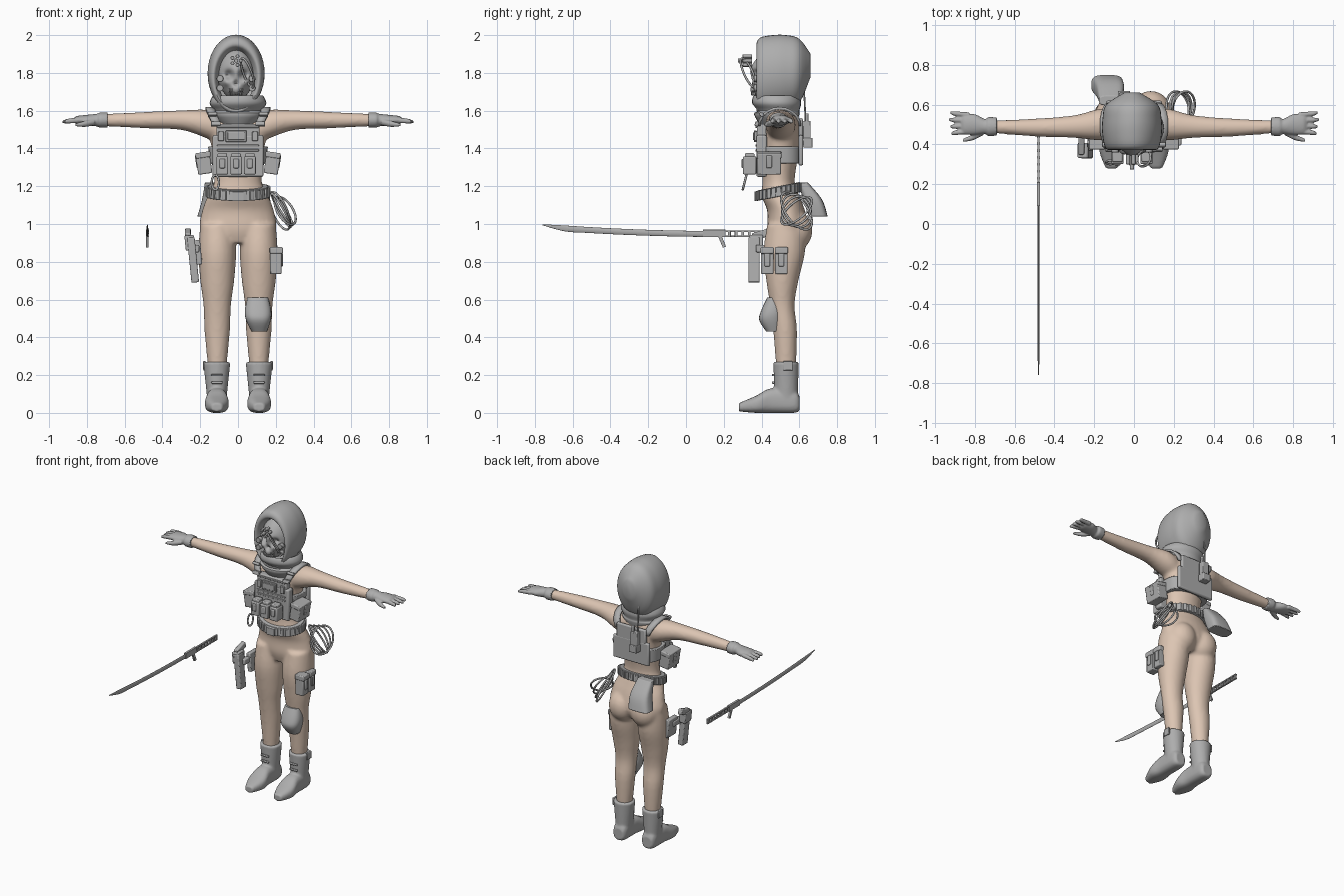
import bpy, bmesh
from math import cos, sin, pi, exp, copysign
from mathutils import Matrix, Vector, Euler

cube = bpy.data.objects.get("Cube")
if cube:
    bpy.data.objects.remove(cube)


def material(name, colour):
    mat = bpy.data.materials.new(name)
    mat.use_nodes = True
    mat.diffuse_color = colour
    mat.node_tree.nodes["Principled BSDF"].inputs["Base Color"].default_value = colour
    return mat


SKIN = material("skin", (.72, .56, .45, 1))
GREY = material("gear_grey", (.42, .42, .42, 1))


def ring(x=0, y=.5, z=1.55, wide=.1, deep=.1):
    return x, y, z, wide, deep


def between(before, start, end, after, t):
    """Smooth spline value between two neighbouring rings."""
    return [b + t / 2 * (c - a + t * (2 * a - 5 * b + 4 * c - d + t * (3 * (b - c) + d - a)))
            for a, b, c, d in zip(before, start, end, after)]


class Part:
    def __init__(self):
        self.bm = bmesh.new()

    def loft(self, axis, rings, sides=28, power=2, steps=4, cap_start=True):
        """Skin over elliptical rings that lie across the axis."""
        padded = [rings[0], *rings, rings[-1]]
        path = [between(*padded[i:i + 4], k / steps) for i in range(len(rings) - 1) for k in range(steps)]
        loops = []
        for x, y, z, wide, deep in path + [rings[-1]]:
            loop = []
            for i in range(sides):
                c, s = cos(2 * pi * i / sides), sin(2 * pi * i / sides)
                u = wide * copysign(abs(c) ** (2 / power), c)
                v = deep * copysign(abs(s) ** (2 / power), s)
                offset = {'X': (0, u, v), 'Y': (u, 0, v), 'Z': (u, v, 0)}[axis]
                loop.append(self.bm.verts.new(Vector((x, y, z)) + Vector(offset)))
            loops.append(loop)
        for low, high in zip(loops, loops[1:]):
            for i in range(sides):
                self.bm.faces.new((low[i - 1], low[i], high[i], high[i - 1]))
        if cap_start:
            self.bm.faces.new(loops[0])
        self.bm.faces.new(loops[-1])

    def box(self, x=0, y=.5, z=1, wide=.05, deep=.05, high=.05, pitch=0, roll=0, turn=0):
        turned = Euler((pitch, roll, turn)).to_matrix().to_4x4()
        matrix = Matrix.Translation((x, y, z)) @ turned @ Matrix.Diagonal((wide, deep, high, 1))
        bmesh.ops.create_cube(self.bm, size=1, matrix=matrix)

    def ball(self, x, y, z, wide, deep, high, detail=3):
        matrix = Matrix.Translation((x, y, z)) @ Matrix.Diagonal((wide, deep, high, 1))
        bmesh.ops.create_icosphere(self.bm, subdivisions=detail, radius=1, matrix=matrix)

    def barrel(self, x, y, z, radius, length):
        matrix = Matrix.Translation((x, y, z)) @ Matrix.Rotation(pi / 2, 4, 'X')
        bmesh.ops.create_cone(self.bm, cap_ends=True, segments=14, radius1=radius, radius2=radius,
                              depth=length, matrix=matrix)

    def finish(self, name, mat=GREY, voxel=0, relax=0, bevel=0, solid=0, mirror=False):
        bmesh.ops.recalc_face_normals(self.bm, faces=self.bm.faces[:])
        mesh = bpy.data.meshes.new(name)
        self.bm.to_mesh(mesh)
        self.bm.free()
        mesh.materials.append(mat)
        ob = bpy.data.objects.new(name, mesh)
        bpy.context.collection.objects.link(ob)
        bpy.ops.object.select_all(action='DESELECT')
        ob.select_set(True)
        bpy.context.view_layer.objects.active = ob
        bpy.ops.object.shade_smooth_by_angle(angle=.7)
        if solid:
            ob.modifiers.new("thickness", 'SOLIDIFY').thickness = solid
        if bevel:
            mod = ob.modifiers.new("bevel", 'BEVEL')
            mod.width, mod.segments = bevel, 2
        if voxel:
            mod = ob.modifiers.new("fuse", 'REMESH')
            mod.mode, mod.voxel_size, mod.use_smooth_shade = 'VOXEL', voxel, True
            mod = ob.modifiers.new("relax", 'SMOOTH')
            mod.factor, mod.iterations = .5, relax
        if mirror:
            ob.modifiers.new("mirror", 'MIRROR').use_mirror_merge = False


def hoop(name, centre, across, upward, radius=.006):
    """Closed loop of cord spanned by two directions."""
    data = bpy.data.curves.new(name, 'CURVE')
    data.dimensions, data.bevel_depth, data.bevel_resolution = '3D', radius, 2
    line = data.splines.new('NURBS')
    line.points.add(11)
    for i, point in enumerate(line.points):
        angle = 2 * pi * i / len(line.points)
        spot = Vector(centre) + Vector(across) * cos(angle) + Vector(upward) * sin(angle)
        point.co = (*spot, 1)
    line.use_cyclic_u, line.resolution_u = True, 4
    data.materials.append(GREY)
    bpy.context.collection.objects.link(bpy.data.objects.new(name, data))


# Body: torso, limbs and buttocks fused into one skin
body = Part()
body.loft('Z', [ring(y=.53, z=.9, wide=.11, deep=.08), ring(y=.54, z=.97, wide=.2, deep=.11),
                ring(y=.53, z=1.07, wide=.19), ring(z=1.15, wide=.16),
                ring(y=.49, z=1.23, wide=.125, deep=.085), ring(z=1.4, wide=.14), ring(z=1.5, wide=.16),
                ring(y=.51, z=1.57, wide=.14, deep=.08), ring(z=1.65, wide=.05, deep=.05)])
for side in (1, -1):
    x = side * .11
    body.loft('Z', [ring(x, y=.53, z=1, wide=.09), ring(x, y=.52, z=.85, deep=.11),
                    ring(x, y=.51, z=.7, wide=.09, deep=.085), ring(x, y=.51, z=.57, wide=.073, deep=.065),
                    ring(x, y=.525, z=.43, wide=.067, deep=.063), ring(x, y=.53, z=.2, wide=.045, deep=.05)])
    body.loft('X', [ring(side * .08, z=1.5, wide=.07, deep=.08), ring(side * .17, z=1.53, wide=.08, deep=.075),
                    ring(side * .3, y=.49, wide=.057, deep=.052), ring(side * .5, y=.485, wide=.045, deep=.043),
                    ring(side * .75, y=.49, wide=.03, deep=.03)])
    body.ball(side * .085, .57, .965, wide=.1, deep=.1, high=.11)
body.finish("body", SKIN, voxel=.011, relax=6)

# Gloves with cuff, palm, fingers and thumb
gloves = Part()
gloves.loft('X', [ring(.69, y=.49, wide=.045, deep=.04), ring(.73, y=.49, wide=.048, deep=.04),
                  ring(.75, y=.49, wide=.038, deep=.033), ring(.8, wide=.052, deep=.028),
                  ring(.85, wide=.05, deep=.022), ring(.87, wide=.04, deep=.01)])
for i in range(4):
    y, spread, reach = .465 + i * .028, (i - 1.5) * .008, .93 - .006 * abs(i - 2)
    gloves.loft('X', [ring(.83, y, wide=.013, deep=.015), ring(.9, y + spread / 2, z=1.545, wide=.012, deep=.013),
                      ring(reach, y + spread, z=1.54, wide=.007, deep=.007)], sides=12)
gloves.loft('X', [ring(.76, y=.465, z=1.54, wide=.02, deep=.018), ring(.81, y=.437, z=1.53, wide=.016, deep=.016),
                  ring(.86, y=.42, z=1.525, wide=.008, deep=.008)], sides=12)
gloves.finish("gloves", voxel=.005, relax=2, mirror=True)

# Boots: foot, shaft and flared cuff
boots = Part()
x = .112
boots.loft('Y', [ring(x, y=.6, z=.05, wide=.035, deep=.04), ring(x, y=.57, z=.06, wide=.05, deep=.06),
                 ring(x, y=.45, z=.065, wide=.054, deep=.065), ring(x, y=.37, z=.045, wide=.063, deep=.045),
                 ring(x, y=.28, z=.03, wide=.03, deep=.022)], power=2.7)
boots.loft('Z', [ring(x, y=.53, z=.05, wide=.05, deep=.06), ring(x, y=.53, z=.13, wide=.057, deep=.063),
                 ring(x, y=.53, z=.27, wide=.072, deep=.068)])
boots.finish("boots", voxel=.008, relax=3, mirror=True)
pulls = Part()
pulls.box(.178, y=.54, z=.25, wide=.012)
for z in (.16, .2):
    pulls.box(x, y=.462, z=z, wide=.06, deep=.015, high=.012)
pulls.finish("boot_pulls", bevel=.004, mirror=True)

# Hood swept back from the face opening, and wrapped scarf
hood = Part()
x = -.01
hood.loft('Y', [ring(x, y=.42, z=1.77, wide=.093, deep=.15), ring(x, y=.375, z=1.775, wide=.115, deep=.17),
                ring(x, y=.39, z=1.785, wide=.137, deep=.2), ring(x, y=.46, z=1.795, wide=.15, deep=.205),
                ring(x, y=.53, z=1.8, wide=.148, deep=.2), ring(x, y=.6, z=1.81, wide=.13, deep=.17),
                ring(x, y=.66, z=1.84, wide=.04, deep=.06)], sides=40, cap_start=False)
hood.finish("hood")
scarf = Part()
scarf.loft('Z', [ring(y=.49, z=1.655, wide=.11), ring(y=.48, z=1.68, wide=.13, deep=.12),
                 ring(y=.48, z=1.64, wide=.15, deep=.13), ring(y=.49, z=1.6, wide=.128, deep=.11),
                 ring(y=.48, z=1.58, wide=.14, deep=.12), ring(y=.49, z=1.51, wide=.08, deep=.09)])
scarf.finish("scarf")

# Skull mask: a ball pushed in at sockets and nose, and out at brow, cheeks and jaw
skull = Part()
skull.ball(x, .47, 1.79, wide=.1, deep=.12, high=.14, detail=5)
eye = dict(across=.04, z=1.79, radius=.022, depth=.04)
nose = dict(across=0, z=1.745, radius=.013, depth=.025)
brow = dict(across=0, z=1.815, radius=.04, depth=-.012)
cheek = dict(across=.055, z=1.75, radius=.022, depth=-.02)
jaw = dict(across=0, z=1.695, radius=.045, depth=-.035)


def push(co, across, z, radius, depth):
    gap = (abs(co.x - x) - across) ** 2 + (co.z - z) ** 2
    return depth * exp(-gap / radius ** 2)


for v in skull.bm.verts:
    if v.co.y < .46:
        v.co.y += sum(push(v.co, **dent) for dent in (eye, nose, brow, cheek, jaw))
    v.co.x = x + (v.co.x - x) * (1 - max(0, 1.75 - v.co.z) * 2)
skull.finish("skull_mask")
teeth = Part()
for i in range(-3, 4):
    for z in (1.69, 1.71):
        teeth.box(x + i * .011, y=.352 + .001 * i * i, z=z, wide=.009, deep=.014, high=.017)
teeth.finish("teeth", bevel=.003)

# Forehead lens cluster, cheek filters and cable
lenses = Part()
lenses.barrel(x, .31, 1.865, radius=.011, length=.07)
for i in range(5):
    angle = i * 2 * pi / 5
    lenses.barrel(x + .024 * cos(angle), .325, 1.865 + .024 * sin(angle), radius=.01, length=.05)
for side in (1, -1):
    for z in (1.72, 1.77):
        lenses.barrel(x + side * .085, .375, z, radius=.018, length=.03)
lenses.finish("mask_lenses", bevel=.002)
hoop("mask_cable", (.05, .33, 1.8), across=(.03, .03, -.08), upward=(.02, -.03, .01))

# Vest: front and back plates, side band, straps
plates = Part()
plates.box(y=.4, z=1.36, wide=.27, deep=.055, high=.22)
plates.box(y=.4, z=1.47, wide=.23, high=.12)
plates.box(y=.608, z=1.39, wide=.28, deep=.025, high=.16)
plates.box(y=.608, z=1.5, wide=.23, deep=.023, high=.12)
plates.finish("vest_plates", bevel=.009)
band = Part()
band.loft('Z', [ring(z=1.32, wide=.152, deep=.114), ring(z=1.41, wide=.158, deep=.116)], power=2.6, steps=1)
band.finish("side_band", bevel=.004)
straps = Part()
rows = []
for i in range(11):
    c, s = cos(pi * i / 10), sin(pi * i / 10)
    rows.append([straps.bm.verts.new((.11 + .04 * s + w, .495 - .115 * c, 1.52 + .1 * s)) for w in (-.022, .022)])
for a, b in zip(rows, rows[1:]):
    straps.bm.faces.new((*a, *reversed(b)))
straps.finish("shoulder_straps", solid=.014, mirror=True)
buckles = Part()
buckles.box(.118, y=.375, z=1.53, deep=.02, high=.025, pitch=-.3)
buckles.box(.135, y=.4, z=1.58, deep=.025, high=.02, pitch=-.6)
buckles.finish("strap_buckles", bevel=.004, mirror=True)
webbing = Part()
for z in (1.39, 1.415, 1.515):
    webbing.box(y=.372, z=z, wide=.22, deep=.01, high=.012)
webbing.box(x, y=.367, z=1.465, wide=.11, deep=.016, high=.06)
webbing.box(x, y=.36, z=1.465, wide=.09, deep=.01, high=.04)
for side in (1, -1):
    webbing.box(side * .09, y=.37, z=1.465, wide=.03, deep=.02)
webbing.finish("vest_webbing", bevel=.003)

# Vest pouches
magazines = Part()
for i in (-1, 0, 1):
    across = x + i * .073
    magazines.box(across, y=.337, z=1.31, wide=.062, deep=.07, high=.095)
    magazines.box(across, y=.337, z=1.355, high=.04)
    magazines.box(across, y=.3, z=1.32, wide=.03, deep=.012)
magazines.finish("magazine_pouches", bevel=.006)
pouches = Part()
pouches.box(.18, y=.44, z=1.315, wide=.075, deep=.125, high=.1, roll=.15)
pouches.box(.185, y=.44, z=1.365, wide=.08, deep=.13, high=.03, roll=.15)
pouches.box(.218, y=.44, z=1.33, wide=.012, deep=.03, high=.07, roll=.15)
pouches.finish("side_pouches", bevel=.01, mirror=True)
hoop("hook", (-.12, .31, 1.22), across=(.02, 0, 0), upward=(0, .01, .04))

# Back radio with antenna
radio = Part()
radio.box(-.05, y=.64, z=1.48, deep=.04, high=.13)
radio.box(-.05, y=.645, z=1.43, wide=.06)
radio.box(-.035, y=.64, z=1.56, wide=.018, deep=.018)
radio.box(-.065, y=.628, z=1.65, wide=.009, deep=.009, high=.26, pitch=.05)
radio.finish("radio", bevel=.004)

# Belt, tilted down toward the front, with webbing loops and a buckle
belt = Part()
belt.loft('Z', [ring(y=.49, z=1.145, wide=.17, deep=.117), ring(y=.49, z=1.2, wide=.16, deep=.112)],
          sides=40, steps=1)
for i in range(28):
    angle = 2 * pi * i / 28
    belt.box(.167 * cos(angle), y=.49 + .116 * sin(angle), z=1.172, wide=.012, deep=.022, turn=angle)
belt.box(y=.372, z=1.172, wide=.06, deep=.02)
for v in belt.bm.verts:
    v.co.z += (v.co.y - .49) * .2
belt.finish("belt", bevel=.002)

# Rope coil on the left hip
for i in range(4):
    hoop("rope_coil", (.22 + .01 * i, .585, 1.07), across=(.02 * i - .03, .08, .02 * i - .03),
         upward=(-.05, .02 * i - .03, .1 - .01 * i))

# Slack pouch behind the right hip
slack = Part()
slack.loft('Z', [ring(-.12, y=.62, z=1.22, wide=.055, deep=.025), ring(-.12, y=.67, z=1.13, wide=.07, deep=.05),
                 ring(-.135, y=.7, z=1.04, wide=.08, deep=.05)], power=3.5)
slack.finish("rear_pouch", bevel=.004)

# Holster with pistol on the right thigh
holster = Part()
holster.box(-.238, y=.36, z=.81, wide=.04, deep=.06, high=.24, roll=-.1)
holster.box(-.255, y=.37, z=.9, deep=.075, high=.08, roll=-.1)
holster.box(-.21, y=.47, z=.85, wide=.03, deep=.1, high=.13, roll=-.1)
holster.box(-.22, y=.42, z=.87, wide=.03, deep=.1, high=.04)
holster.box(-.265, y=.4, z=.945, wide=.03, deep=.1, high=.04, pitch=.3)
holster.finish("holster", bevel=.006)

# Pouches on the left thigh
thigh = Part()
for y in (.43, .505):
    thigh.box(.2, y, z=.8, wide=.06, deep=.066, high=.13)
    thigh.box(.203, y, z=.86, wide=.07, deep=.07, high=.035)
    thigh.box(.233, y, z=.81, wide=.012, deep=.03, high=.07)
thigh.finish("thigh_pouches", bevel=.008)

# Knee pad on the left leg
knee = Part()
knee.loft('Z', [ring(.105, y=.47, z=.61, wide=.055, deep=.04), ring(.106, y=.455, z=.54, wide=.07, deep=.058),
                ring(.108, y=.45, z=.49, wide=.065, deep=.062), ring(.113, y=.465, z=.43, wide=.04, deep=.04)],
          power=2.5)
knee.finish("knee_pad")

# Sword floating beside the right hand, its blade curving up to the tip
x = -.48
sword = Part()
blade = [ring(x, y=.2 - .12 * i, z=.947 + .0006 * i * i, wide=.005, deep=.016) for i in range(8)]
sword.loft('Y', blade + [ring(x, y=-.76, z=.996, wide=.002, deep=.003)], sides=8)
sword.box(x, y=.15, z=.95, wide=.016, deep=.12, high=.04)
sword.box(x, y=.19, z=.91, wide=.014, deep=.018, high=.07, pitch=.4)
for z in (.935, .962):
    sword.box(x, y=.32, z=z, wide=.012, deep=.26, high=.009)
for i in range(7):
    sword.box(x, y=.23 + i * .035, z=.948, wide=.014, deep=.014, high=.035)
sword.finish("sword", bevel=.001)
